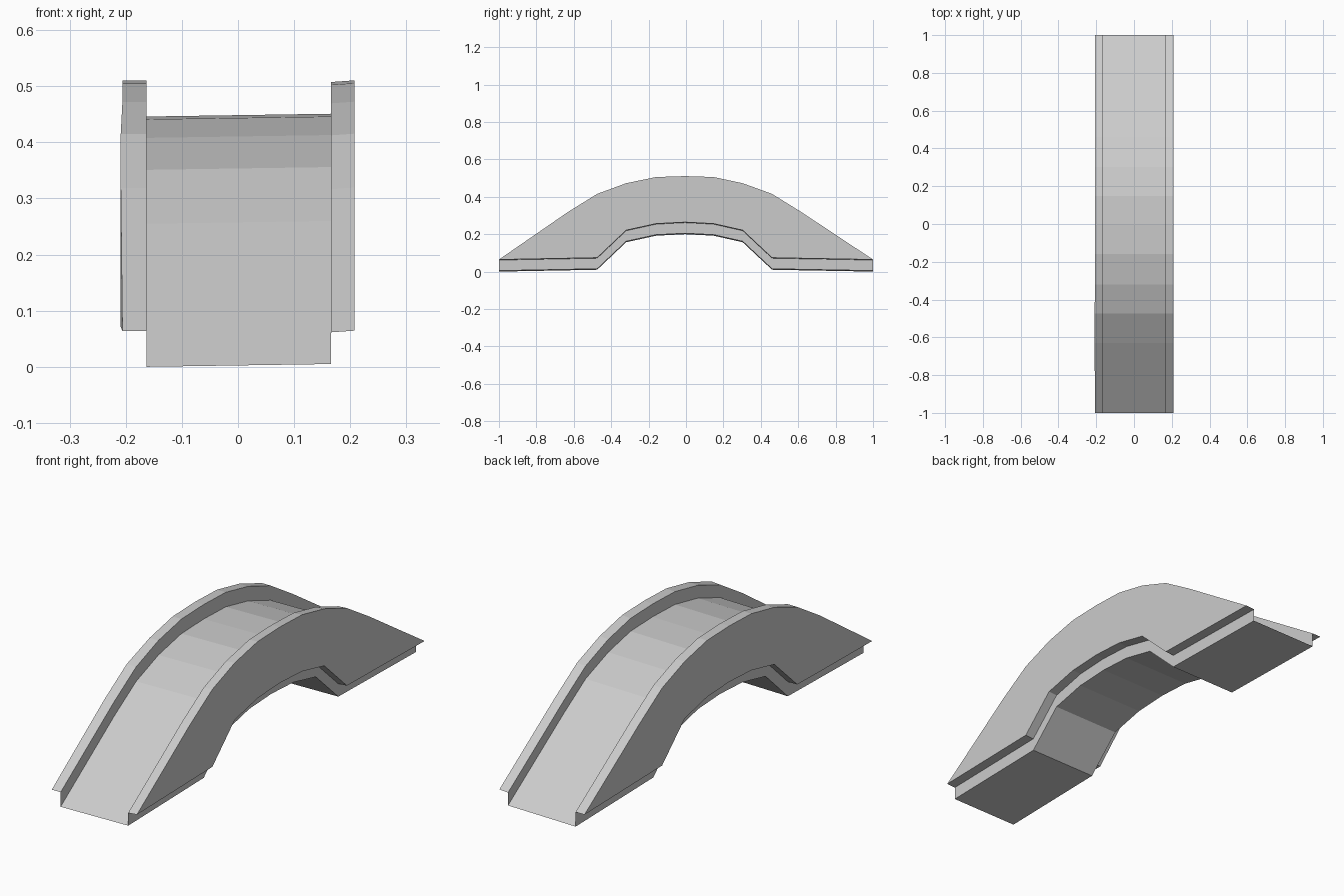
import bpy, bmesh

if "Cube" in bpy.data.objects:
    bpy.data.objects.remove(bpy.data.objects["Cube"])

# Side profile stations along the bridge: y, underside height, top height
stations = [(-1, 0, 0), (-0.63, 0.007, 0.255), (-0.475, 0.01, 0.351),
            (-0.32, 0.157, 0.408), (-0.16, 0.192, 0.441), (-0.005, 0.2, 0.446),
            (0.148, 0.192, 0.441), (0.303, 0.157, 0.408), (0.46, 0.01, 0.351),
            (0.615, 0.007, 0.255), (1, 0, 0)]
# Cross-section: x and lift of left parapet, deck, right parapet
section = [(-0.206, 0.064), (-0.163, 0.064), (-0.163, 0.0),
           (0.166, 0.005), (0.166, 0.0615), (0.208, 0.0645)]
bulge = {1: 0.003, 2: 0.003}  # slight outward lean of the left parapet

bm = bmesh.new()
rings = []
for i, (y, low, high) in enumerate(stations):
    def row(h):
        return [bm.verts.new((x - (bulge.get(i, 0) if k == 0 else 0), y, h + lift))
                for k, (x, lift) in enumerate(section)]
    top = row(high)
    # both tips close to a knife edge, so top and underside share vertices
    bottom = top if high == low else row(low)
    rings.append(top + bottom[::-1])

# Skin neighbouring cross-sections, tapering to triangles at the tips
for a, b in zip(rings, rings[1:]):
    n = len(a)
    for k in range(n):
        j = (k + 1) % n
        loop = list(dict.fromkeys((a[k], a[j], b[j], b[k])))
        if len(loop) > 2:
            bm.faces.new(loop)
bmesh.ops.recalc_face_normals(bm, faces=bm.faces[:])

mesh = bpy.data.meshes.new("arched_bridge")
bm.to_mesh(mesh)
bm.free()
bpy.context.collection.objects.link(bpy.data.objects.new("arched_bridge", mesh))
